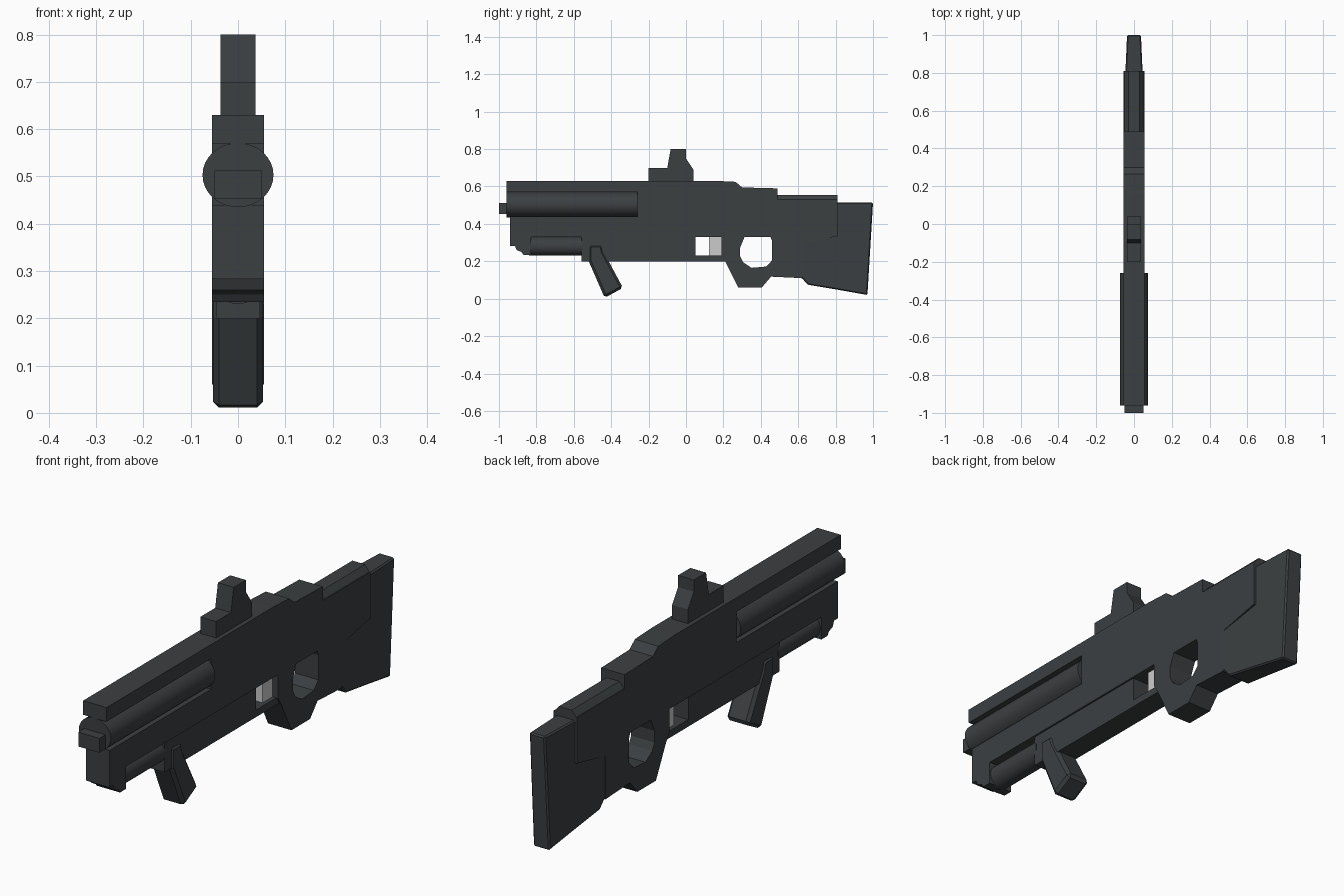
import bpy, bmesh, math
from mathutils import Matrix

dark = bpy.data.materials.new("dark_metal")
dark.diffuse_color = (0.045, 0.05, 0.053, 1)


def finish(name, bm, mat=dark, bevel=0):
    bmesh.ops.recalc_face_normals(bm, faces=bm.faces)
    me = bpy.data.meshes.new(name)
    bm.to_mesh(me)
    bm.free()
    ob = bpy.data.objects.new(name, me)
    bpy.context.collection.objects.link(ob)
    if mat:
        me.materials.append(mat)
    if bevel:
        m = ob.modifiers.new("bevel", 'BEVEL')
        m.width, m.segments = bevel, 1
    return ob


def prism(name, pts, w, mat=dark, bevel=0, taper=None):
    """Side profile (y, z) spread to both sides; taper(y, z) gives the half width."""
    bm = bmesh.new()
    half = taper or (lambda y, z: w)
    sides = [[bm.verts.new((s * half(y, z), y, z)) for y, z in pts] for s in (-1, 1)]
    for vs in sides:
        bm.faces.new(vs)
    n = len(pts)
    for i in range(n):
        j = (i + 1) % n
        bm.faces.new((sides[0][i], sides[0][j], sides[1][j], sides[1][i]))
    return finish(name, bm, mat, bevel)


def box(name, y0, y1, z0, z1, w, mat=dark, bevel=0):
    return prism(name, [(y0, z0), (y1, z0), (y1, z1), (y0, z1)], w, mat, bevel)


def tube(name, y0, y1, z, rx, rz, n=32):
    bm = bmesh.new()
    bmesh.ops.create_cone(bm, cap_ends=True, segments=n, radius1=1, radius2=1, depth=y1 - y0)
    bm.transform(Matrix.Translation((0, (y0 + y1) / 2, z))
                 @ Matrix.Diagonal((rx, 1, rz, 1)) @ Matrix.Rotation(math.pi / 2, 4, 'X'))
    for f in bm.faces:
        f.smooth = len(f.verts) == 4
    return finish(name, bm)


# main receiver with the barrel slot
prism("receiver", [(-0.96, 0.63), (-0.96, 0.57), (-0.26, 0.57), (-0.26, 0.44),
                   (-0.94, 0.44), (-0.94, 0.33), (0.5, 0.33), (0.62, 0.295),
                   (0.81, 0.335), (0.81, 0.53), (0.49, 0.53), (0.49, 0.59),
                   (0.30, 0.595), (0.265, 0.625), (0.16, 0.63)], 0.055)

# barrel and muzzle
tube("barrel", -0.96, -0.26, 0.503, 0.075, 0.068)
box("muzzle", -1.0, -0.95, 0.452, 0.513, 0.05)

# lower front block and magazine tube
prism("front_block", [(-0.94, 0.34), (-0.94, 0.283), (-0.915, 0.283), (-0.905, 0.26),
                      (-0.88, 0.25), (-0.87, 0.235), (-0.83, 0.235), (-0.83, 0.34)], 0.055)
tube("magazine_tube", -0.84, -0.55, 0.28, 0.05, 0.05)

# lower frame, leaving the ejection window open
prism("lower_frame", [(-0.56, 0.335), (-0.56, 0.2), (0.21, 0.2), (0.21, 0.23),
                      (0.052, 0.23), (0.052, 0.335)], 0.047)
box("window_insert", 0.122, 0.195, 0.225, 0.335, 0.03, mat=None)

# trigger guard loop
prism("trigger_guard", [(0.19, 0.335), (0.19, 0.23), (0.21, 0.2), (0.28, 0.06),
                        (0.405, 0.06), (0.455, 0.118), (0.62, 0.11), (0.62, 0.335),
                        (0.45, 0.335), (0.46, 0.31), (0.46, 0.205), (0.43, 0.172),
                        (0.35, 0.165), (0.305, 0.195), (0.29, 0.225), (0.29, 0.275),
                        (0.315, 0.335)], 0.055)

# tapered shoulder stock and the ridge on top of it
prism("stock", [(0.60, 0.112), (0.62, 0.11), (0.65, 0.075), (0.80, 0.05), (0.97, 0.02),
                (1.0, 0.515), (0.80, 0.515), (0.60, 0.5)], 0,
      taper=lambda y, z: 0.0545 - (y - 0.6) * 0.044, bevel=0.006)
prism("stock_ridge", [(0.48, 0.525), (0.81, 0.525), (0.81, 0.555), (0.48, 0.555)], 0,
      taper=lambda y, z: 0.055 if z < 0.54 else 0.03)

# slanted foregrip
prism("foregrip", [(-0.52, 0.29), (-0.45, 0.29), (-0.44, 0.25), (-0.337, 0.058),
                   (-0.435, 0.005), (-0.52, 0.2)], 0.053, bevel=0.013)

# sight: base with raised housing
prism("sight", [(-0.2, 0.62), (0.04, 0.62), (0.04, 0.69), (0.0, 0.75), (0.0, 0.8),
                (-0.082, 0.8), (-0.1, 0.7), (-0.2, 0.7)], 0.037)
